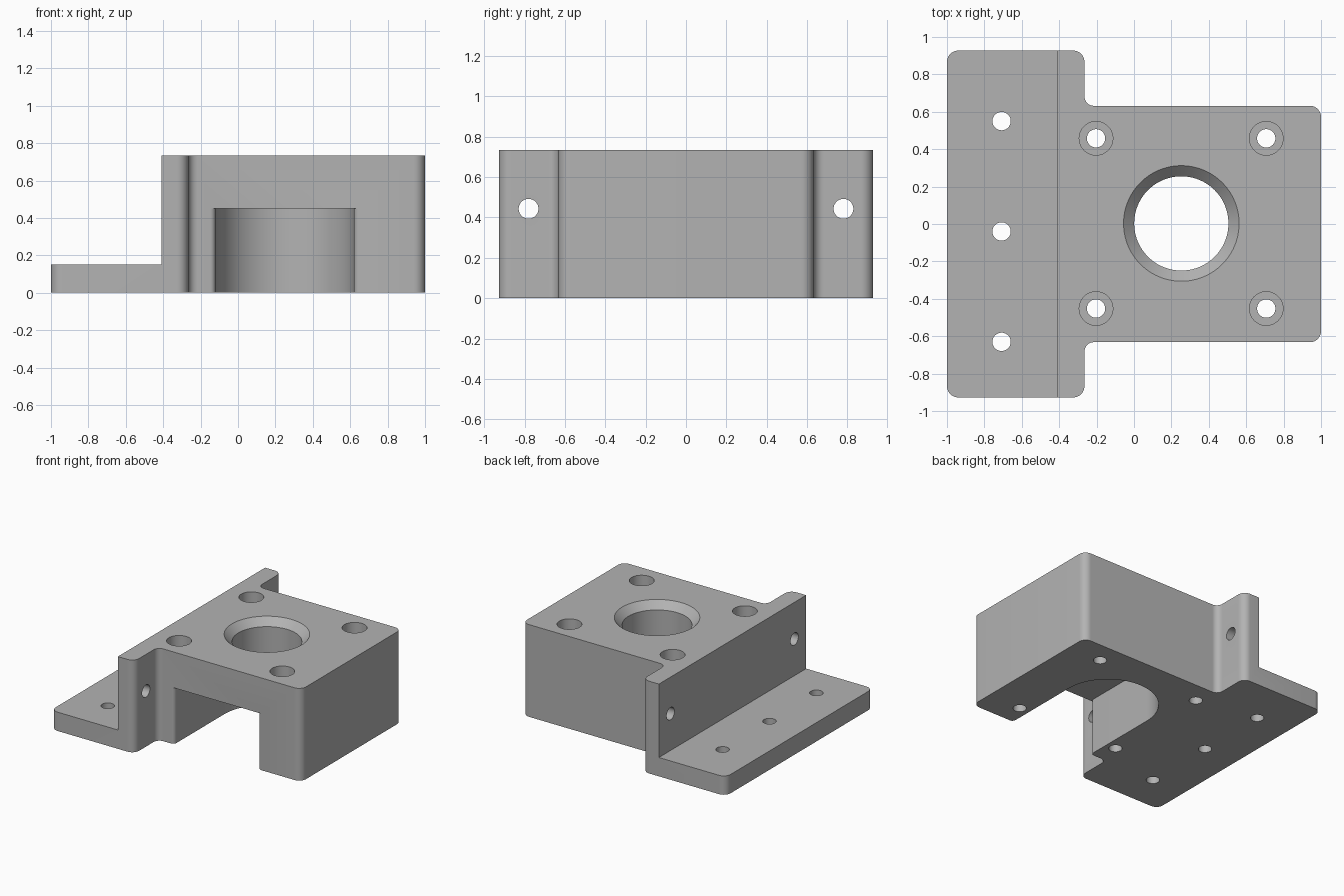
import bpy
import bmesh
import math
from mathutils import Vector

cube = bpy.data.objects.get("Cube")
if cube:
    bpy.data.objects.remove(cube, do_unlink=True)

HEIGHT, FLANGE = 0.735, 0.15
WALL_X, BODY_X = -0.41, -0.265
BODY_Y, WING_Y = 0.632, 0.927
BORE_X, POCKET_R, POCKET_TOP = 0.25, 0.37, 0.45

metal = bpy.data.materials.new("machined grey")
metal.use_nodes = True
grey = (0.45, 0.45, 0.45, 1)
metal.diffuse_color = grey
metal.node_tree.nodes["Principled BSDF"].inputs["Base Color"].default_value = grey


def rounded(corners, steps=10):
    """Outline from (x, y, fillet radius) corners."""
    out = []
    for i, (x, y, r) in enumerate(corners):
        p = Vector((x, y))
        if r == 0:
            out.append(p)
            continue
        a = (Vector(corners[i - 1][:2]) - p).normalized()
        b = (Vector(corners[(i + 1) % len(corners)][:2]) - p).normalized()
        half = a.angle(b) / 2
        centre = p + (a + b).normalized() * r / math.sin(half)
        start = p + a * r / math.tan(half) - centre
        end = p + b * r / math.tan(half) - centre
        sweep = start.angle_signed(end)
        for k in range(steps + 1):
            t = -sweep * k / steps
            c, s = math.cos(t), math.sin(t)
            out.append(centre + Vector((start.x * c - start.y * s,
                                        start.x * s + start.y * c)))
    return out


def make_object(name, bm):
    bmesh.ops.recalc_face_normals(bm, faces=bm.faces)
    mesh = bpy.data.meshes.new(name)
    bm.to_mesh(mesh)
    bm.free()
    mesh.materials.append(metal)
    obj = bpy.data.objects.new(name, mesh)
    bpy.context.collection.objects.link(obj)
    return obj


def prism(name, outline, z0, z1):
    bm = bmesh.new()
    face = bm.faces.new([bm.verts.new((p.x, p.y, z0)) for p in outline])
    top = bmesh.ops.extrude_face_region(bm, geom=[face])["geom"]
    bmesh.ops.translate(bm, vec=(0, 0, z1 - z0),
                        verts=[v for v in top if isinstance(v, bmesh.types.BMVert)])
    return make_object(name, bm)


def lathe(name, x, y, profile, sides=48):
    """Stacked circles from (radius, z) pairs, capped at both ends."""
    bm = bmesh.new()
    rings = [[bm.verts.new((x + r * math.cos(math.tau * i / sides),
                            y + r * math.sin(math.tau * i / sides), z))
              for i in range(sides)] for r, z in profile]
    for low, high in zip(rings, rings[1:]):
        for i in range(sides):
            j = (i + 1) % sides
            bm.faces.new((low[i], low[j], high[j], high[i]))
    bm.faces.new(rings[0])
    bm.faces.new(rings[-1])
    return make_object(name, bm)


def cut(target, cutter):
    cutter.hide_render = True
    mod = target.modifiers.new("cut", "BOOLEAN")
    mod.operation, mod.solver, mod.object = "DIFFERENCE", "EXACT", cutter
    bpy.context.view_layer.objects.active = target
    bpy.ops.object.modifier_apply(modifier=mod.name)
    bpy.data.objects.remove(cutter, do_unlink=True)


# Solid block with wings and filleted corners
R, INNER = 0.06, 0.05
half = [(1, BODY_Y, R), (BODY_X, BODY_Y, INNER), (BODY_X, WING_Y, R), (-1, WING_Y, R)]
outline = half + [(x, -y, r) for x, y, r in reversed(half)]
block = prism("mounting_block", rounded(outline), 0, HEIGHT)

# Step down to the thin flange
step = [(-2, -2, 0), (WALL_X, -2, 0), (WALL_X, 2, 0), (-2, 2, 0)]
cut(block, prism("step_cutter", rounded(step), FLANGE, 2))

# Round-ended pocket, open at the bottom and front, with an eased mouth
left, right, flare = BORE_X - POCKET_R, BORE_X + POCKET_R, 0.03
mouth = -BODY_Y - 0.0005
pocket = rounded([(right + flare, -1, 0), (right + flare, mouth, 0), (right, mouth, flare),
                  (right, 0, 0)])
pocket += [Vector((BORE_X + POCKET_R * math.cos(math.pi * i / 40),
                   POCKET_R * math.sin(math.pi * i / 40))) for i in range(1, 40)]
pocket += rounded([(left, 0, 0), (left, mouth, flare),
                   (left - flare, mouth, 0), (left - flare, -1, 0)])
cut(block, prism("pocket_cutter", pocket, -0.5, POCKET_TOP))

# Large bore with a chamfered rim
cut(block, lathe("bore_cutter", BORE_X + 0.003, 0.003,
                 [(0.252, 0.3), (0.252, HEIGHT - 0.057),
                  (0.309, HEIGHT), (0.309, 1)], 96))

# Counterbored screw holes
for x in (-0.203, 0.707):
    for y in (-0.452, 0.458):
        cut(block, lathe("screw_cutter", x, y,
                         [(0.049, -0.2), (0.049, HEIGHT - 0.2),
                          (0.09, HEIGHT - 0.2), (0.09, 1)]))

# Flange holes
for y in (-0.63, -0.04, 0.55):
    cut(block, lathe("flange_hole_cutter", -0.708, y, [(0.049, -0.2), (0.049, 0.5)]))

# Cross holes through the wings
for side in (-1, 1):
    cutter = lathe("wing_hole_cutter", 0, 0, [(0.049, -0.2), (0.049, 0.2)])
    for v in cutter.data.vertices:
        x, y, z = v.co
        v.co = (z + (WALL_X + BODY_X) / 2, x + side * 0.78, y + 0.443)
    cutter.data.flip_normals()
    bm = bmesh.new()
    bm.from_mesh(cutter.data)
    bmesh.ops.recalc_face_normals(bm, faces=bm.faces)
    bm.to_mesh(cutter.data)
    bm.free()
    cut(block, cutter)

bpy.ops.object.select_all(action="DESELECT")
block.select_set(True)
bpy.context.view_layer.objects.active = block
bpy.ops.object.shade_smooth_by_angle(angle=math.radians(30))
